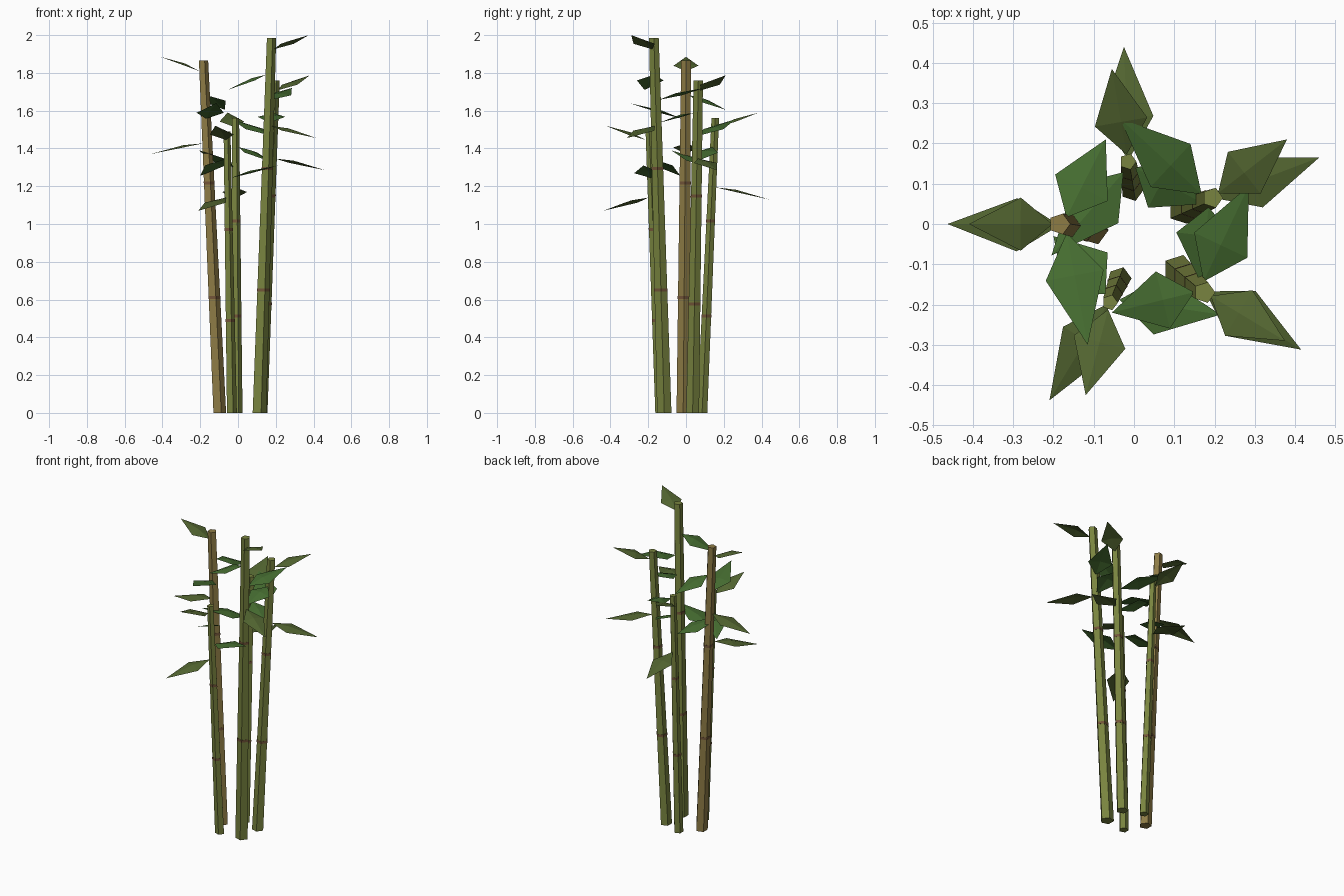
import bpy, math
from mathutils import Vector

if "Cube" in bpy.data.objects:
    bpy.data.objects.remove(bpy.data.objects["Cube"])


def material(name, rgb):
    m = bpy.data.materials.new(name)
    m.diffuse_color = (*rgb, 1)
    m.use_nodes = True
    m.node_tree.nodes["Principled BSDF"].inputs["Base Color"].default_value = m.diffuse_color
    return m


GREEN = material("culm_green", (0.19, 0.23, 0.05))
TAN = material("culm_tan", (0.27, 0.20, 0.06))
NODE = material("node_brown", (0.17, 0.09, 0.04))
LEAF = material("leaf_green", (0.06, 0.15, 0.03))
OLIVE = material("leaf_olive", (0.085, 0.13, 0.03))


def add_mesh(name, verts, faces, mat):
    me = bpy.data.meshes.new(name)
    me.from_pydata(verts, [], faces)
    me.materials.append(mat)
    ob = bpy.data.objects.new(name, me)
    bpy.context.collection.objects.link(ob)
    return ob


def prism(name, c0, r0, c1, r1, mat):
    """Five-sided tapered stick between two horizontal pentagons."""
    n = 5
    verts = [(c.x + r * math.cos(i * math.tau / n), c.y + r * math.sin(i * math.tau / n), c.z)
             for c, r in ((c0, r0), (c1, r1)) for i in range(n)]
    faces = [(i, (i + 1) % n, n + (i + 1) % n, n + i) for i in range(n)]
    faces += [tuple(range(n))[::-1], tuple(range(n, 2 * n))]
    return add_mesh(name, verts, faces, mat)


def leaf(name, axis_pt, tip, half_w, mat):
    """Kite-shaped leaf with a slightly raised midrib."""
    tip = Vector(tip)
    flat = Vector((tip.x - axis_pt.x, tip.y - axis_pt.y, 0)).normalized()
    base = axis_pt + flat * 0.02
    side = Vector((-flat.y, flat.x, 0)) * half_w
    mid = base.lerp(tip, 0.38)
    verts = [base, mid - side, tip, mid + side, mid + Vector((0, 0, 0.012))]
    add_mesh(name, verts, [(0, 1, 4), (1, 2, 4), (2, 3, 4), (3, 0, 4)], mat)


# base xy, top xyz, base radius, top radius, material, four leaf tips from low to high
culms = [
    ((-0.10, -0.015), (-0.185, 0.0, 1.865), 0.037, 0.027, TAN,
     [(-0.463, 0, 1.37), (-0.115, -0.30, 1.64), (-0.07, 0.21, 1.605), (-0.41, 0, 1.885)]),
    ((-0.005, 0.085), (-0.015, 0.155, 1.56), 0.029, 0.021, GREEN,
     [(-0.025, 0.44, 1.13), (-0.205, -0.078, 1.39), (0.175, 0.05, 1.33), (-0.055, 0.385, 1.59)]),
    ((0.12, 0.035), (0.195, 0.065, 1.76), 0.036, 0.026, GREEN,
     [(0.46, 0.165, 1.285), (-0.035, 0.262, 1.555), (0.165, -0.145, 1.535), (0.38, 0.21, 1.787)]),
    ((0.11, -0.115), (0.175, -0.17, 1.985), 0.040, 0.027, GREEN,
     [(0.415, -0.312, 1.455), (0.285, 0.095, 1.72), (-0.055, -0.22, 1.71), (0.375, -0.29, 2.0)]),
    ((-0.035, -0.135), (-0.06, -0.195, 1.49), 0.029, 0.020, GREEN,
     [(-0.21, -0.438, 1.07), (0.215, -0.225, 1.31), (-0.20, -0.03, 1.255), (-0.12, -0.425, 1.52)]),
]

for k, (b, t, r0, r1, mat, tips) in enumerate(culms, 1):
    bottom, top = Vector((*b, 0)), Vector(t)

    # Tapered cane
    prism(f"culm_{k}", bottom, r0, top, r1, mat)

    # Thin node bands at one and two thirds of the height
    for j, f in enumerate((0.328, 0.652), 1):
        lo, hi = f - 0.008 / top.z, f + 0.008 / top.z
        r = (r0 + (r1 - r0) * f) * 1.05
        prism(f"node_{k}_{j}", bottom.lerp(top, lo), r, bottom.lerp(top, hi), r, NODE)

    # Leaves: outer ones olive, inner ones green
    for j, (f, tip) in enumerate(zip((0.765, 0.835, 0.902, 0.97), tips)):
        outer = j in (0, 3)
        leaf(f"leaf_{k}_{j + 1}", bottom.lerp(top, f), tip,
             0.066 if outer else 0.073, OLIVE if outer else LEAF)
